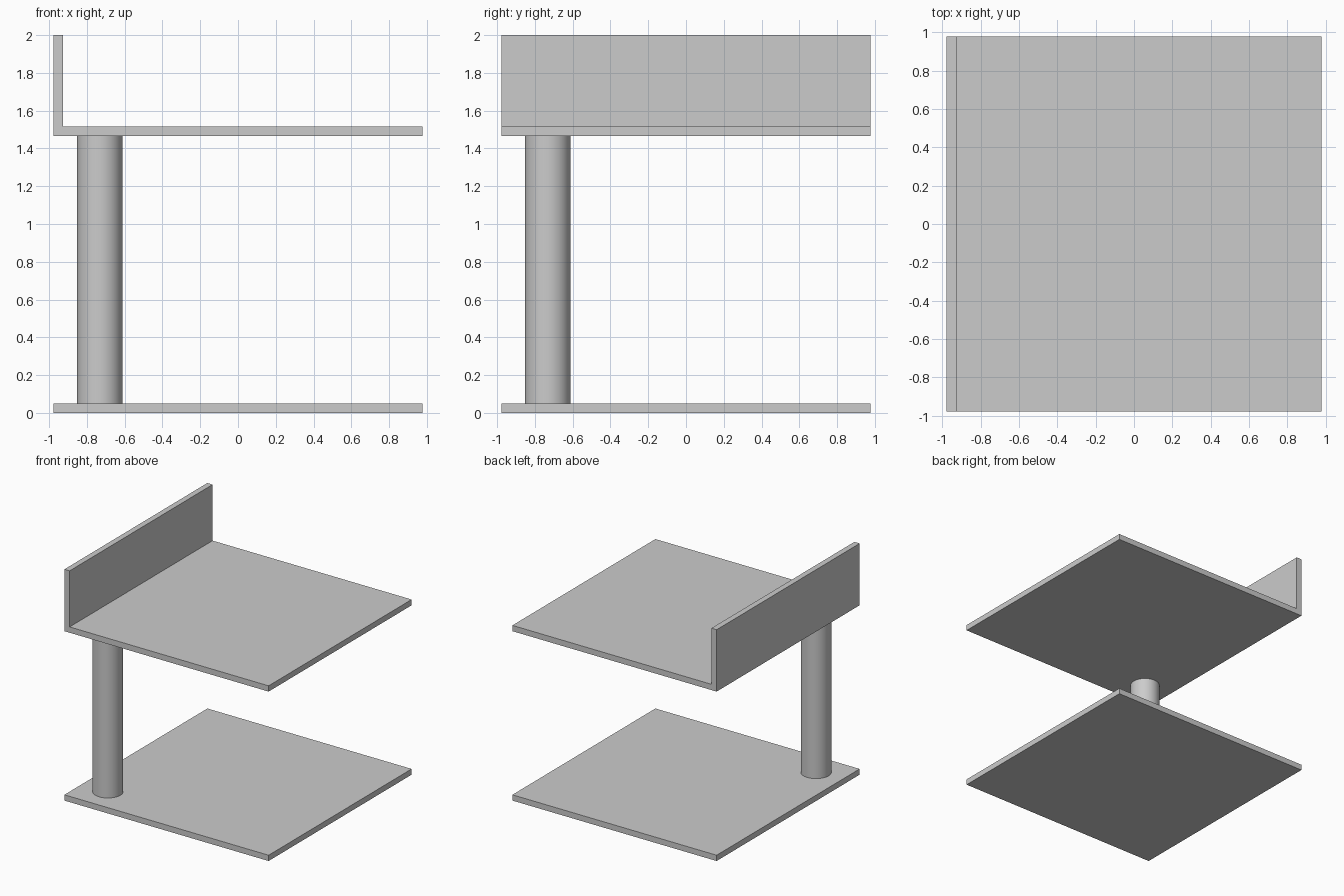
import bpy, bmesh

if "Cube" in bpy.data.objects:
    bpy.data.objects.remove(bpy.data.objects["Cube"])

H = 0.977  # half width of the square plates
T = 0.05   # plate thickness


def extrude_profile(name, points):
    """Extrude an x-z outline along the full depth in y."""
    bm = bmesh.new()
    face = bm.faces.new([bm.verts.new((x, -H, z)) for x, z in points])
    result = bmesh.ops.extrude_face_region(bm, geom=[face])
    verts = [g for g in result["geom"] if isinstance(g, bmesh.types.BMVert)]
    bmesh.ops.translate(bm, verts=verts, vec=(0, 2 * H, 0))
    bmesh.ops.recalc_face_normals(bm, faces=bm.faces)
    mesh = bpy.data.meshes.new(name)
    bm.to_mesh(mesh)
    bm.free()
    obj = bpy.data.objects.new(name, mesh)
    bpy.context.collection.objects.link(obj)
    return obj


# Floor plate
extrude_profile("base_plate", [(-H, 0), (H, 0), (H, T), (-H, T)])

# Raised shelf with upright panel, one L-shaped section
shelf = 1.465
extrude_profile("shelf_with_upright", [
    (-H, shelf), (H, shelf), (H, shelf + T),
    (-H + T, shelf + T), (-H + T, 2), (-H, 2)])

# Round corner post between the plates
bpy.ops.mesh.primitive_cylinder_add(
    vertices=64, radius=0.12, depth=shelf - T,
    location=(-0.732, -0.732, (shelf + T) / 2))
bpy.context.object.name = "support_post"
bpy.ops.object.shade_smooth_by_angle()
